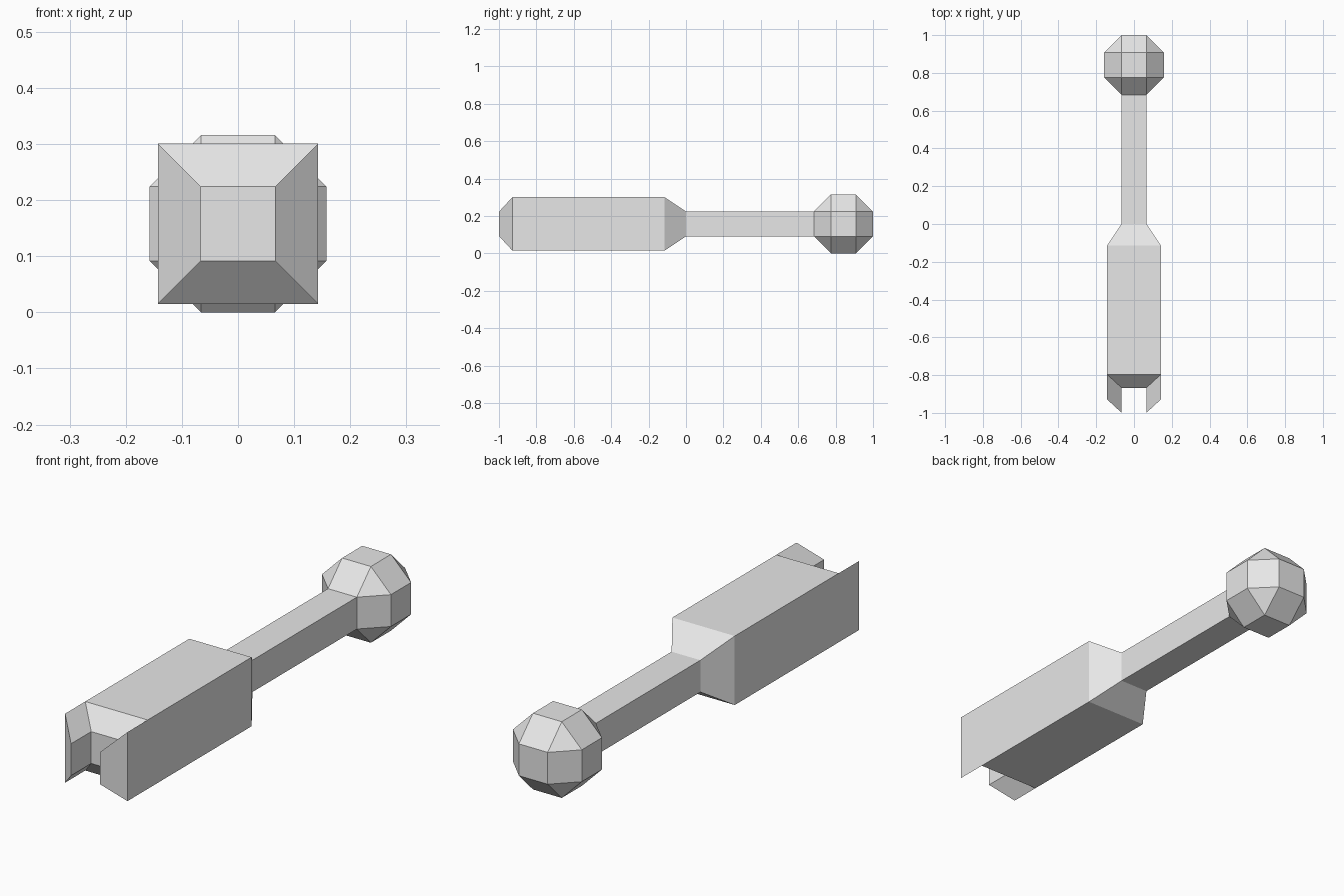
import bpy
import bmesh
import math
from itertools import product

if "Cube" in bpy.data.objects:
    bpy.data.objects.remove(bpy.data.objects["Cube"], do_unlink=True)

GREY = 0.8
MID_Z = 0.158          # height of the long axis
WIDE, NARROW = 0.143, 0.066
BALL_R, BALL_Y = 0.158, 0.842

grey = bpy.data.materials.new("plain_grey")
grey.use_nodes = True
grey.diffuse_color = (GREY, GREY, GREY, 1)
grey.node_tree.nodes["Principled BSDF"].inputs["Base Color"].default_value = (GREY, GREY, GREY, 1)


def finish(name, bm, y=0):
    """Clean coplanar edges and link the mesh as a flat shaded object."""
    bmesh.ops.dissolve_limit(bm, angle_limit=math.radians(1), verts=bm.verts[:], edges=bm.edges[:])
    bmesh.ops.recalc_face_normals(bm, faces=bm.faces[:])
    mesh = bpy.data.meshes.new(name)
    bm.to_mesh(mesh)
    bm.free()
    mesh.materials.append(grey)
    obj = bpy.data.objects.new(name, mesh)
    obj.location = (0, y, MID_Z)
    bpy.context.collection.objects.link(obj)
    return obj


def square_loft(sections, caps):
    """Loft square rings along y; sections are (y, half width)."""
    bm = bmesh.new()
    corners = [(1, 1), (-1, 1), (-1, -1), (1, -1)]
    rings = [[bm.verts.new((sx * h, y, sz * h)) for sx, sz in corners] for y, h in sections]
    for a, b in zip(rings, rings[1:]):
        for i in range(4):
            j = (i + 1) % 4
            bm.faces.new((a[i], a[j], b[j], b[i]))
    if caps:
        bm.faces.new(rings[0])
        bm.faces.new(rings[-1][::-1])
    bmesh.ops.recalc_face_normals(bm, faces=bm.faces[:])
    return bm


# Handle: tapered square block, its two front side bevels pulled out as prongs
bm = square_loft([(0, NARROW), (-0.115, WIDE), (-0.796, WIDE), (-0.867, NARROW)], True)
bm.normal_update()
bevels = [f for f in bm.faces
          if f.calc_center_median().y < -0.8 and abs(f.normal.x) > 0.3]
prongs = bmesh.ops.extrude_discrete_faces(bm, faces=bevels)["faces"]
prong_verts = list({v for f in prongs for v in f.verts})
bmesh.ops.translate(bm, verts=prong_verts, vec=(0, -0.132, 0))
finish("forked_handle", bm)

# Shaft: thin square bar, open where it meets its neighbours
finish("shaft", square_loft([(0, NARROW), (BALL_Y - BALL_R, NARROW)], False))

# Ball: faceted knob with square faces and triangular corners
bm = bmesh.new()
for axis in range(3):
    for signs in product((-1, 1), repeat=3):
        bm.verts.new([s * (BALL_R if i == axis else NARROW) for i, s in enumerate(signs)])
bmesh.ops.convex_hull(bm, input=bm.verts[:])
finish("ball_knob", bm, BALL_Y)
